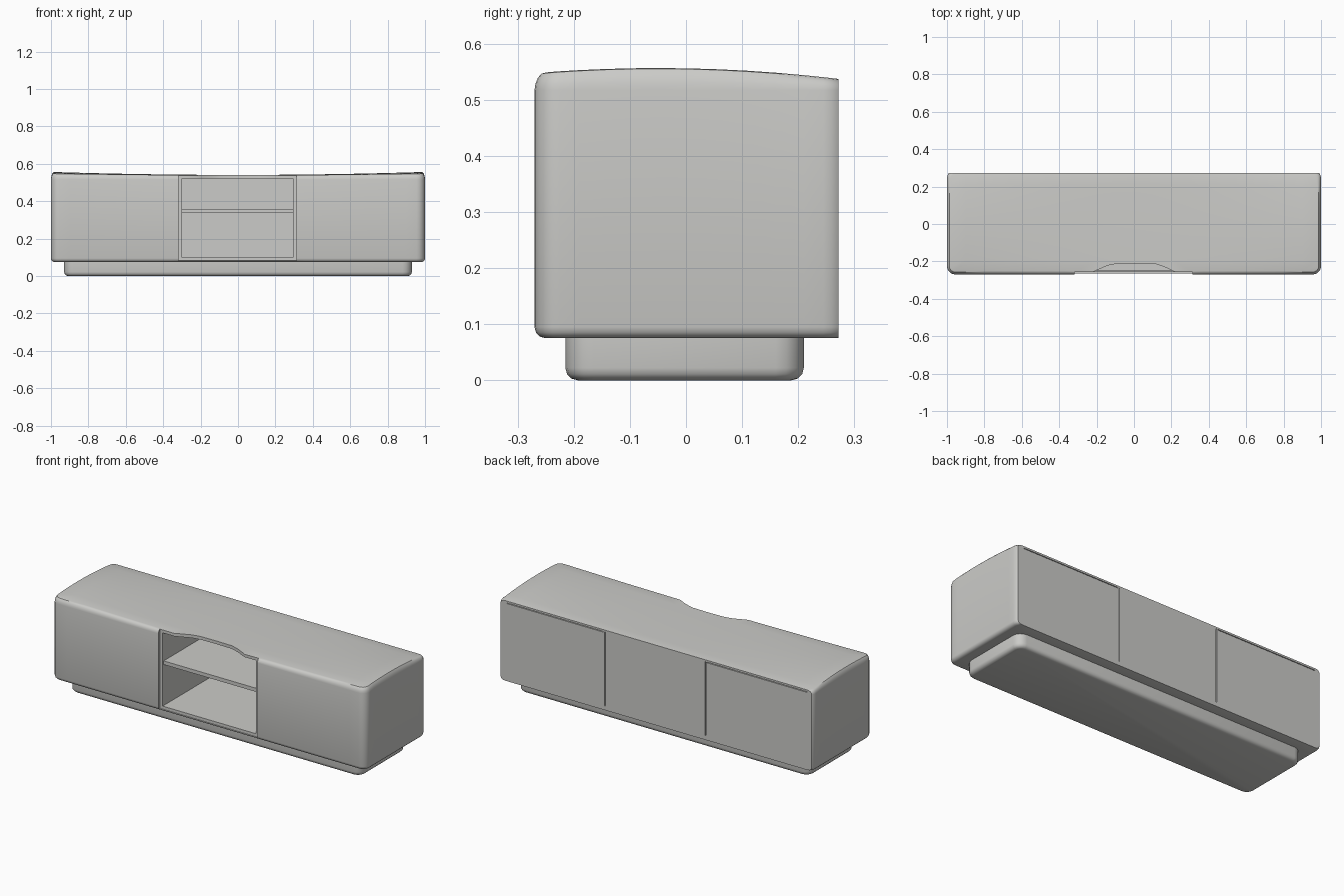
import bpy, bmesh, math
from mathutils import Vector

if "Cube" in bpy.data.objects:
    bpy.data.objects.remove(bpy.data.objects["Cube"])

grey = bpy.data.materials.new("warm light grey")
grey.diffuse_color = (0.6, 0.6, 0.58, 1)
grey.use_nodes = True
grey.node_tree.nodes["Principled BSDF"].inputs["Base Color"].default_value = grey.diffuse_color


def finish(name, bm):
    bmesh.ops.recalc_face_normals(bm, faces=bm.faces[:])
    me = bpy.data.meshes.new(name)
    bm.to_mesh(me)
    bm.free()
    ob = bpy.data.objects.new(name, me)
    bpy.context.collection.objects.link(ob)
    me.materials.append(grey)
    return ob


def box_bm(lo, hi):
    bm = bmesh.new()
    bmesh.ops.create_cube(bm, size=1)
    for v in bm.verts:
        v.co = Vector([lo[i] + (v.co[i] + 0.5) * (hi[i] - lo[i]) for i in range(3)])
    return bm


def bevel(bm, rule, radius, segments):
    edges = [e for e in bm.edges if rule(*[v.co for v in e.verts])]
    bmesh.ops.bevel(bm, geom=edges, offset=radius, segments=segments,
                    profile=0.5, affect='EDGES')


def upright(a, b):
    return abs(a.z - b.z) > 0.01


def at_height(z):
    return lambda a, b: abs(a.z - z) < 1e-4 and abs(b.z - z) < 1e-4


def smooth(ob):
    bpy.ops.object.select_all(action='DESELECT')
    ob.select_set(True)
    bpy.context.view_layer.objects.active = ob
    bpy.ops.object.shade_smooth_by_angle(angle=math.radians(32))


def cut(target, cutter):
    mod = target.modifiers.new("cut", 'BOOLEAN')
    mod.operation = 'DIFFERENCE'
    mod.solver = 'EXACT'
    mod.object = cutter
    bpy.ops.object.select_all(action='DESELECT')
    target.select_set(True)
    bpy.context.view_layer.objects.active = target
    bpy.ops.object.modifier_apply(modifier=mod.name)
    bpy.data.objects.remove(cutter, do_unlink=True)


# Cabinet body: rounded at front and ends, crisp at the back
bm = box_bm((-1, -0.27, 0.075), (1, 0.29, 0.537))
bevel(bm, upright, 0.045, 5)
bevel(bm, at_height(0.075), 0.02, 3)
bevel(bm, at_height(0.537), 0.02, 4)


def slice_at(co, no, **kw):
    return bmesh.ops.bisect_plane(bm, geom=bm.verts[:] + bm.edges[:] + bm.faces[:],
                                  plane_co=co, plane_no=no, **kw)


res = slice_at((0, 0.272, 0), (0, 1, 0), clear_outer=True)
rim = [g for g in res['geom_cut'] if isinstance(g, bmesh.types.BMEdge)]
bmesh.ops.contextual_create(bm, geom=rim)
for i in range(-9, 10):
    slice_at((i * 0.1, 0, 0), (1, 0, 0))
for i in range(-4, 5):
    slice_at((0, i * 0.05 + 0.01, 0), (0, 1, 0))
# Crowned top, higher toward both ends
for v in bm.verts:
    if v.co.z > 0.52:
        w = min(1, (v.co.z - 0.52) / 0.015)
        crown = max(0, 1 - ((v.co.y + 0.05) / 0.322) ** 2)
        v.co.z += w * crown * (0.004 + 0.016 * v.co.x ** 2)
body = finish("cabinet_body", bm)

# Centre section set slightly back, then the open bay
cut(body, finish("recess_cutter", box_bm((-0.318, -0.4, 0.083), (0.312, -0.257, 0.7))))
cut(body, finish("bay_cutter", box_bm((-0.3, -0.4, 0.1), (0.295, 0.245, 0.522))))

# Curved scoop in the front edge of the top
plan = [(-0.26, -0.275), (-0.2, -0.247), (-0.14, -0.222), (-0.09, -0.212), (0, -0.21),
        (0.11, -0.212), (0.16, -0.228), (0.21, -0.252), (0.25, -0.275),
        (0.25, -0.4), (-0.26, -0.4)]
bm = bmesh.new()
face = bm.faces.new([bm.verts.new((x, y, 0.512)) for x, y in plan])
ext = bmesh.ops.extrude_face_region(bm, geom=[face])
bmesh.ops.translate(bm, vec=(0, 0, 0.2),
                    verts=[g for g in ext['geom'] if isinstance(g, bmesh.types.BMVert)])
cut(body, finish("scoop_cutter", bm))

# Fine panel seams on the back
seams = [((-0.318, 0.1), (-0.312, 0.526)), ((0.322, 0.1), (0.328, 0.526)),
         ((-0.96, 0.522), (-0.325, 0.526)), ((0.335, 0.522), (0.95, 0.526))]
for (x0, z0), (x1, z1) in seams:
    cut(body, finish("seam_cutter", box_bm((x0, 0.264, z0), (x1, 0.3, z1))))
smooth(body)

# Shelf inside the bay
shelf = finish("bay_shelf", box_bm((-0.305, -0.248, 0.336), (0.3, 0.25, 0.357)))

# Recessed plinth with softened lower edge
bm = box_bm((-0.93, -0.215, 0.0), (0.93, 0.21, 0.09))
bevel(bm, upright, 0.05, 4)
bevel(bm, at_height(0.0), 0.022, 3)
smooth(finish("plinth", bm))
